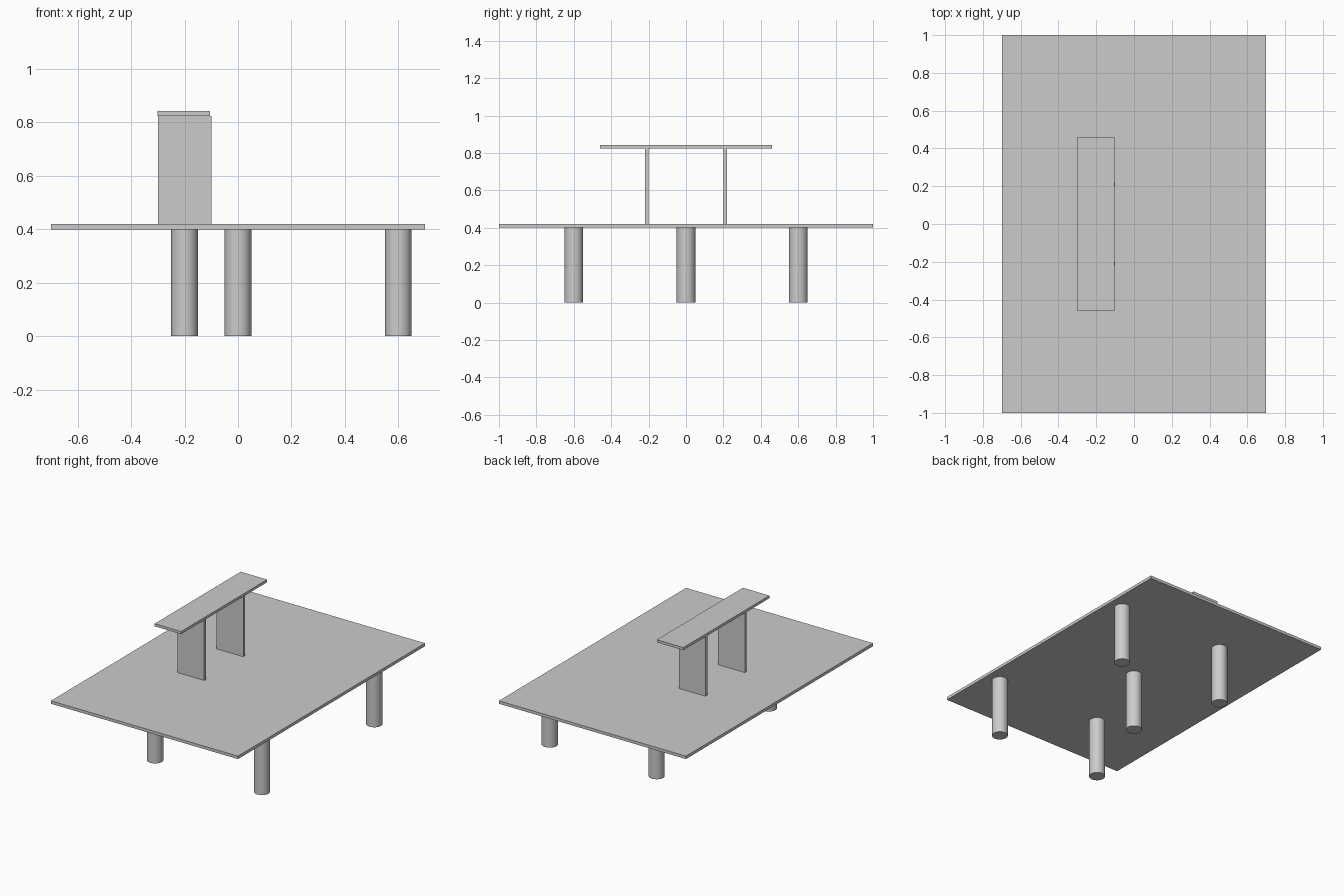
import bpy
from math import radians

if "Cube" in bpy.data.objects:
    bpy.data.objects.remove(bpy.data.objects["Cube"])


def box(name, x, y, z):
    """Box from (min, max) ranges on each axis."""
    bpy.ops.mesh.primitive_cube_add(size=1, location=[sum(r) / 2 for r in (x, y, z)])
    ob = bpy.context.object
    ob.name = name
    ob.scale = [r[1] - r[0] for r in (x, y, z)]
    bpy.ops.object.transform_apply(location=False, rotation=False, scale=True)
    return ob


def leg(name, x, y):
    bpy.ops.mesh.primitive_cylinder_add(vertices=32, radius=0.05, depth=0.4,
                                        location=(x, y, 0.2))
    bpy.context.object.name = name
    bpy.ops.object.shade_smooth_by_angle(angle=radians(30))


# Main top
box("table_top", (-0.7, 0.7), (-1, 1), (0.4, 0.42))

# Four off-centre legs and one middle leg
for xname, x in (("left", -0.2), ("right", 0.6)):
    for yname, y in (("front", -0.6), ("back", 0.6)):
        leg(f"{yname}_{xname}_leg", x, y)
leg("middle_leg", 0, 0)

# Raised shelf on two upright panels
for name, y in (("front", -0.21), ("back", 0.21)):
    box(f"{name}_shelf_support", (-0.3, -0.1), (y - 0.01, y + 0.01), (0.42, 0.825))
box("raised_shelf", (-0.302, -0.104), (-0.46, 0.46), (0.824, 0.842))
